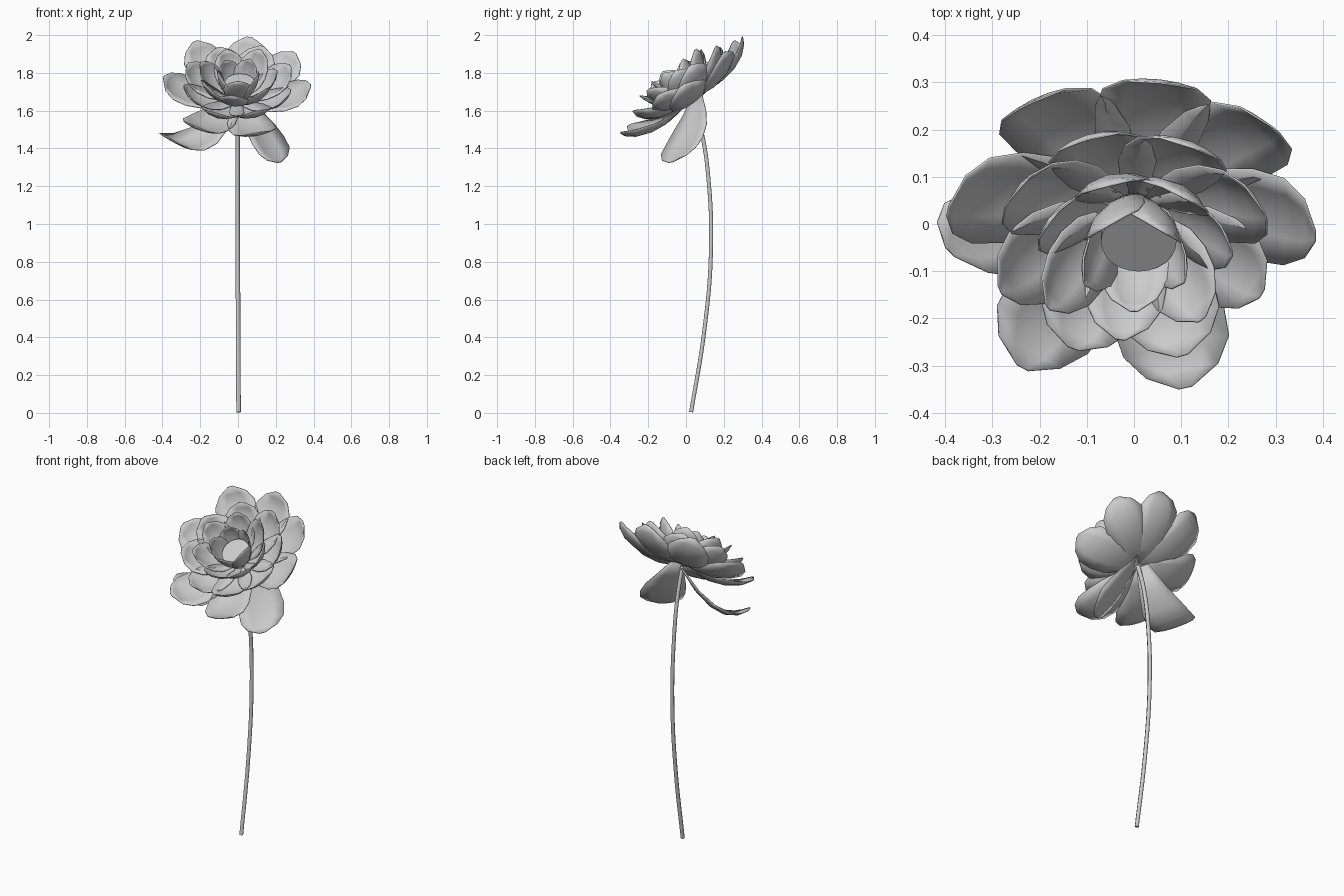
import bpy, math, random
from mathutils import Vector

if "Cube" in bpy.data.objects:
    bpy.data.objects.remove(bpy.data.objects["Cube"])

random.seed(4)
BASE = Vector((0, 0.03, 1.66))          # heart of the flower
TILT = math.radians(37.6)
AXIS = Vector((0, -math.sin(TILT), math.cos(TILT)))
UP = Vector((0, math.cos(TILT), math.sin(TILT)))
SIDE = Vector((1, 0, 0))
OUTLINE = [(0, .28), (.2, .62), (.4, .9), (.6, 1), (.78, .95), (.91, .65), (1, .12)]


def finish(ob, angle=40):
    bpy.ops.object.select_all(action='DESELECT')
    ob.select_set(True)
    bpy.context.view_layer.objects.active = ob
    bpy.ops.object.shade_smooth_by_angle(angle=math.radians(angle))


def blade(name, path, side, half_width, bend):
    """Petal sheet: path(s) gives the midrib, bend(u) the cupping offset."""
    verts, faces, n = [], [], 5
    for s, w in OUTLINE:
        for i in range(n):
            u = (i / (n - 1) * 2 - 1) * w
            verts.append(path(s) + side * (u * half_width) + bend(u))
    for r in range(len(OUTLINE) - 1):
        for i in range(n - 1):
            a = r * n + i
            faces.append((a, a + 1, a + n + 1, a + n))
    me = bpy.data.meshes.new(name)
    me.from_pydata(verts, [], faces)
    ob = bpy.data.objects.new(name, me)
    bpy.context.collection.objects.link(ob)
    mod = ob.modifiers.new("thickness", 'SOLIDIFY')
    mod.thickness = 0.004
    finish(ob)


def ring(name, angles, radius, height, half_width, r_pow, h_pow, wrap, cup, curl, lift=0, oval=0):
    """Petals around the axis; curl pulls the tips back inward."""
    for k, deg in enumerate(angles):
        a = math.radians(deg)
        out = SIDE * math.cos(a) + UP * math.sin(a)
        across = AXIS.cross(out)
        R = radius * random.uniform(.98, 1.02) * (1 + oval * abs(math.sin(a)))
        H = height * random.uniform(.9, 1.1)

        def path(s):
            r = .02 + (R - .02) * s ** r_pow - curl * s ** 6
            return BASE + out * r + AXIS * (lift * min(1, 3 * s) + H * s ** h_pow)

        blade(f"{name}_{k + 1}", path, across, half_width,
              lambda u: AXIS * (cup * u * u) - out * (wrap * u * u))


# Petal rings, from the outside in
ring("outer_petal", [0, 44, 82, 122, 170, 236, 285],
     .43, .125, .122, 1, 4, .01, .025, .04, -.025, .09)
ring("middle_petal", [20 + i * 45 for i in range(8)],
     .335, .13, .11, 1, 3.4, .02, .03, .035, .005)
ring("inner_petal", [5 + i * 360 / 7 for i in range(7)],
     .235, .165, .088, .9, 2.3, .03, .015, .025, .02)
ring("bud_petal", [54 + i * 72 for i in range(5)],
     .13, .185, .075, .6, 1.5, .035, 0, .015, .02)


# Two drooping sepals under the flower
def sepal(name, p0, p1, p2, side, half_width):
    p0, p1, p2 = Vector(p0), Vector(p1), Vector(p2)
    side = Vector(side).normalized()
    normal = side.cross(p2 - p0).normalized()
    if normal.z < 0:
        normal.negate()
    blade(name, lambda s: p0 * (1 - s) ** 2 + p1 * (2 * s * (1 - s)) + p2 * s * s,
          side, half_width, lambda u: normal * (.02 * u * u))


sepal("left_sepal", (-.01, .06, 1.65), (-.24, .03, 1.30), (-.39, -.06, 1.47), (.66, -.66, -.36), .125)
sepal("right_sepal", (.02, .06, 1.68), (.14, .05, 1.42), (.22, -.08, 1.325), (.6, .7, .15), .13)

# Flat round centre
bpy.ops.mesh.primitive_cylinder_add(vertices=24, radius=.08, depth=.02,
                                    location=BASE + AXIS * .1 + Vector((.01, 0, 0)),
                                    rotation=(TILT, 0, 0))
bpy.context.object.name = "flower_centre"
finish(bpy.context.object)

# Curved stem
curve = bpy.data.curves.new("stem", 'CURVE')
curve.dimensions = '3D'
curve.bevel_depth = .012
curve.bevel_resolution = 1
curve.use_fill_caps = True
curve.resolution_u = 6
pts = [(.003, .027, .004), (.001, .095, .42), (-.001, .132, .85), (-.002, .118, 1.25),
       (-.001, .08, 1.5), (0, .035, 1.655)]
sp = curve.splines.new('BEZIER')
sp.bezier_points.add(len(pts) - 1)
for bp, p in zip(sp.bezier_points, pts):
    bp.co = p
    bp.handle_left_type = bp.handle_right_type = 'AUTO'
stem = bpy.data.objects.new("stem", curve)
bpy.context.collection.objects.link(stem)
